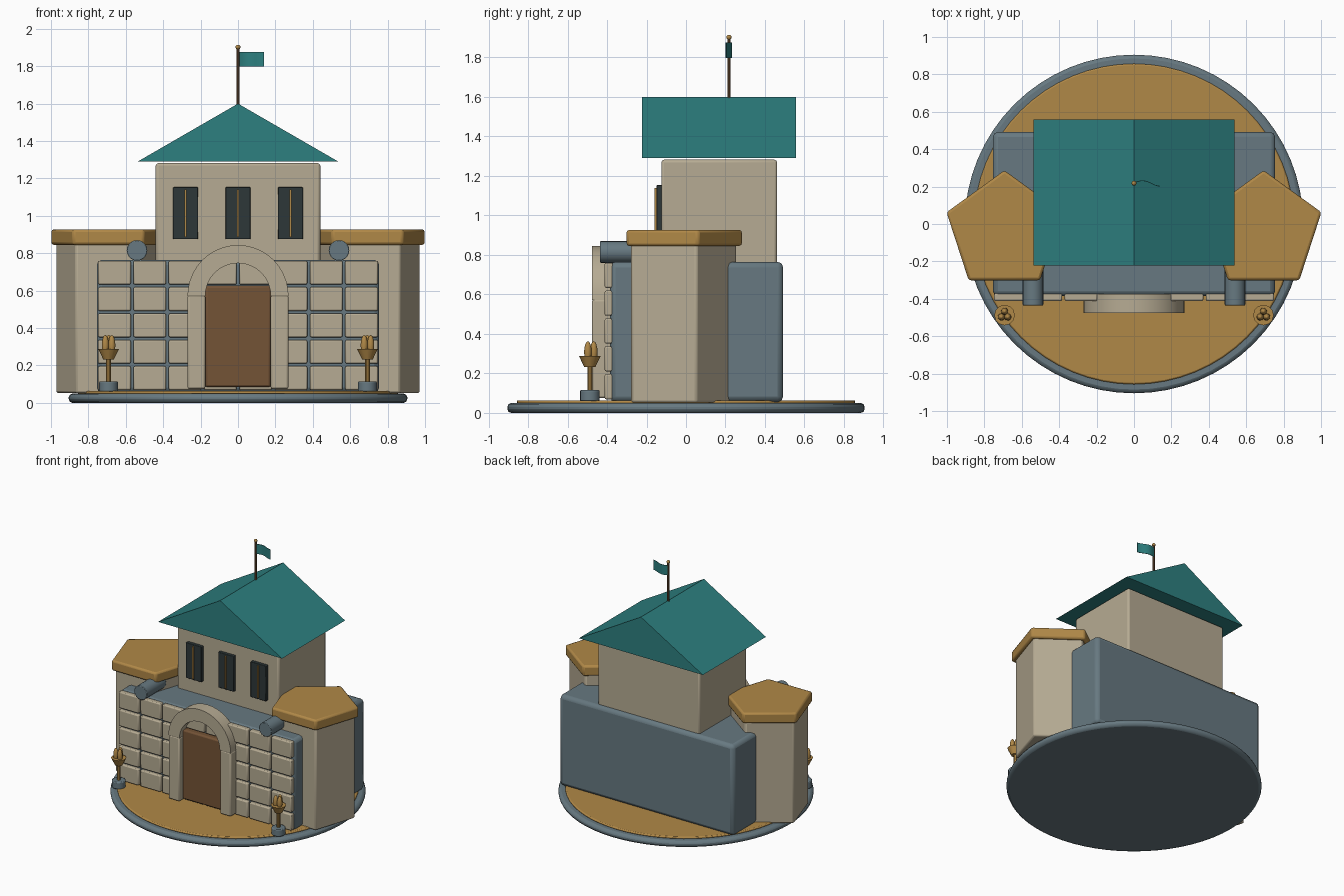
import bpy, bmesh, math
from mathutils import Vector

if "Cube" in bpy.data.objects:
    bpy.data.objects.remove(bpy.data.objects["Cube"])


def material(name, rgb):
    m = bpy.data.materials.new(name)
    lin = [((c / 255 + 0.055) / 1.055) ** 2.4 for c in rgb]
    m.diffuse_color = (*lin, 1)
    m.use_nodes = True
    m.node_tree.nodes["Principled BSDF"].inputs["Base Color"].default_value = m.diffuse_color
    return m


STONE = material("pale stone", (182, 171, 147))
GOLD = material("sandy gold", (176, 136, 71))
SLATE = material("slate grey", (103, 121, 129))
TEAL = material("teal", (45, 128, 128))
WOOD = material("brown wood", (116, 83, 54))
DARK = material("dark glass", (45, 55, 56))


def finish(bm, name, mat, bevel=0, segments=2, smooth=True):
    bmesh.ops.recalc_face_normals(bm, faces=bm.faces)
    me = bpy.data.meshes.new(name)
    bm.to_mesh(me)
    bm.free()
    ob = bpy.data.objects.new(name, me)
    bpy.context.collection.objects.link(ob)
    me.materials.append(mat)
    if bevel:
        mod = ob.modifiers.new("soft edges", 'BEVEL')
        mod.width, mod.segments = bevel, segments
        mod.limit_method, mod.angle_limit = 'ANGLE', math.radians(35)
    if smooth:
        bpy.ops.object.select_all(action='DESELECT')
        ob.select_set(True)
        bpy.context.view_layer.objects.active = ob
        bpy.ops.object.shade_smooth_by_angle(angle=math.radians(35))
    return ob


def box(name, mat, x, y, z, bevel=0):
    """Box from (min, max) pairs."""
    bm = bmesh.new()
    bmesh.ops.create_cube(bm, size=1)
    for v in bm.verts:
        v.co = [lo + (c + 0.5) * (hi - lo) for c, (lo, hi) in zip(v.co, (x, y, z))]
    return finish(bm, name, mat, bevel)


def extrude(name, mat, points, depth, bevel=0, smooth=True):
    """Closed outline of 3D points pushed along the depth vector."""
    bm = bmesh.new()
    face = bm.faces.new([bm.verts.new(p) for p in points])
    out = bmesh.ops.extrude_face_region(bm, geom=[face])
    verts = [g for g in out["geom"] if isinstance(g, bmesh.types.BMVert)]
    bmesh.ops.translate(bm, verts=verts, vec=depth)
    return finish(bm, name, mat, bevel, smooth=smooth)


def ring(cx, cy, z, r, n, start=0.0):
    return [(cx + r * math.cos(start + math.tau * i / n),
             cy + r * math.sin(start + math.tau * i / n), z) for i in range(n)]


def disc(name, mat, cx, cy, r, z0, z1, n, bevel=0, start=0.0):
    return extrude(name, mat, ring(cx, cy, z0, r, n, start), (0, 0, z1 - z0), bevel)


def cone(name, mat, cx, cy, r0, r1, z0, z1, n):
    bm = bmesh.new()
    bmesh.ops.create_cone(bm, cap_ends=True, segments=n, radius1=r0, radius2=r1, depth=z1 - z0)
    bmesh.ops.translate(bm, verts=bm.verts, vec=(cx, cy, (z0 + z1) / 2))
    return finish(bm, name, mat)


def egg(name, mat, centre, rx, rz, n=12):
    bm = bmesh.new()
    bmesh.ops.create_uvsphere(bm, u_segments=n, v_segments=8, radius=1)
    for v in bm.verts:
        v.co = Vector((v.co.x * rx, v.co.y * rx, v.co.z * rz)) + Vector(centre)
    return finish(bm, name, mat)


# Round ground plate with sand on top
disc("base_plate", SLATE, 0, 0, 0.905, 0.0, 0.05, 64, 0.02)
disc("sand_floor", GOLD, 0, 0, 0.857, 0.045, 0.064, 64, 0.008)

# Lower hall, upper keep
box("lower_hall", SLATE, (-0.755, 0.755), (-0.385, 0.492), (0.055, 0.765), 0.028)
box("upper_keep", STONE, (-0.44, 0.44), (-0.125, 0.462), (0.70, 1.282), 0.014)

# Front wall of stone blocks
COLS, ROWS, GAP = 8, 5, 0.007
cw, rh = 1.51 / COLS, 0.705 / ROWS
for i in range(COLS):
    for j in range(ROWS):
        x, z = -0.755 + i * cw, 0.062 + j * rh
        box("wall_block", STONE, (x + GAP, x + cw - GAP), (-0.412, -0.37),
            (z + GAP, z + rh - GAP), 0.008)

# Gate: door, side posts and half-round arch
box("door", WOOD, (-0.176, 0.176), (-0.44, -0.38), (0.085, 0.627), 0.012)
for s in (-1, 1):
    box("gate_post", STONE, sorted((s * 0.175, s * 0.27)), (-0.475, -0.375), (0.075, 0.575), 0.01)
arc = [math.pi * i / 20 for i in range(21)]
outline = [(0.27 * math.cos(a), -0.475, 0.572 + 0.272 * math.sin(a)) for a in arc]
outline += [(0.175 * math.cos(a), -0.475, 0.572 + 0.175 * math.sin(a)) for a in reversed(arc)]
extrude("gate_arch", STONE, outline, (0, 0.1, 0))

# Windows with a gold centre bar
for x in (-0.28, 0, 0.28):
    box("window", DARK, (x - 0.067, x + 0.067), (-0.15, -0.12), (0.875, 1.153), 0.004)
    box("window_bar", GOLD, (x - 0.005, x + 0.005), (-0.16, -0.145), (0.888, 1.14))

# Gable roof
extrude("roof", TEAL, [(-0.537, -0.222, 1.29), (0.537, -0.222, 1.29), (0, -0.222, 1.6)],
        (0, 0.78, 0), smooth=False)

# Flagpole, ball and waving flag
disc("flagpole", WOOD, 0, 0.218, 0.008, 1.55, 1.895, 10)
egg("pole_ball", GOLD, (0, 0.218, 1.902), 0.013, 0.013)
steps = [i / 10 for i in range(11)]
wave = [(0.005 + 0.135 * t, 0.222 + 0.012 * math.sin(t * 4.8) - 0.008 * t) for t in steps]
flag = [(x, y - 0.002, 1.798) for x, y in wave] + [(x, y + 0.002, 1.798) for x, y in reversed(wave)]
extrude("flag", TEAL, flag, (0, 0, 0.077))

for s in (-1, 1):
    # Five-sided side tower with cap
    cx, cy, up = s * 0.693, -0.038, math.pi / 2
    disc("side_tower", STONE, cx, cy, 0.296, 0.052, 0.86, 5, 0.012, up)
    disc("tower_cap", GOLD, cx, cy, 0.325, 0.845, 0.927, 5, 0.014, up)

    # Wall-top barrel
    barrel = [(s * 0.54 + x, -0.435, 0.815 + z) for x, z, _ in ring(0, 0, 0, 0.055, 20)]
    extrude("wall_barrel", SLATE, barrel, (0, 0.24, 0), 0.004)

    # Fire basket on a stand
    fx, fy = s * 0.692, -0.487
    disc("torch_foot", SLATE, fx, fy, 0.05, 0.06, 0.115, 16, 0.006)
    disc("torch_stem", GOLD, fx, fy, 0.013, 0.11, 0.24, 10)
    cone("torch_bowl", GOLD, fx, fy, 0.028, 0.055, 0.232, 0.288, 12)
    for px, py, _ in ring(fx, fy, 0, 0.02, 3, up):
        egg("torch_flame", GOLD, (px, py, 0.308), 0.019, 0.055)
